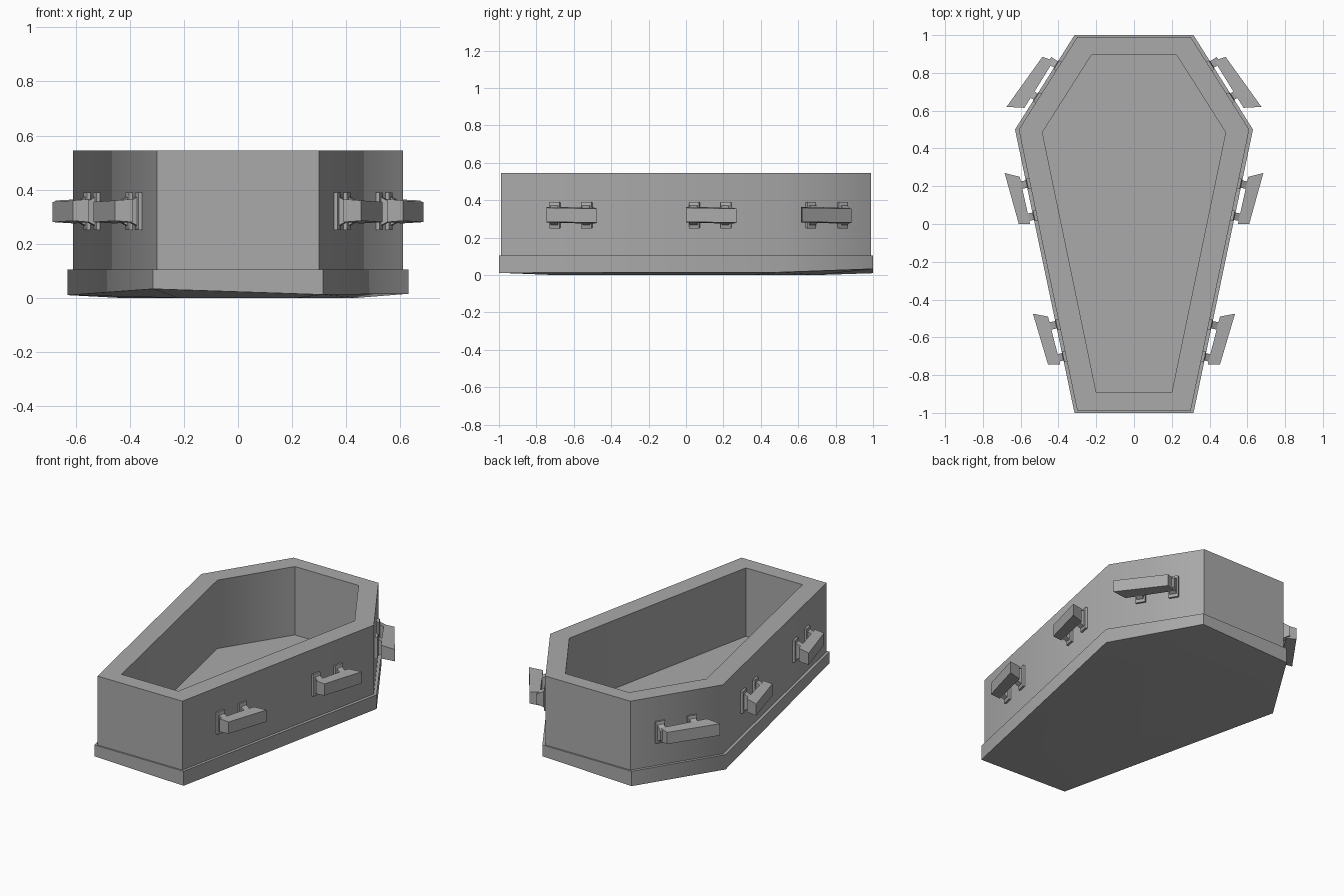
import bpy, bmesh, math
from mathutils import Vector

if "Cube" in bpy.data.objects:
    bpy.data.objects.remove(bpy.data.objects["Cube"])

grey = bpy.data.materials.new("grey")
grey.diffuse_color = (0.4, 0.4, 0.4, 1)
grey.use_nodes = True
grey.node_tree.nodes["Principled BSDF"].inputs["Base Color"].default_value = grey.diffuse_color


def finish(name, bm, smooth=None, mirror=False):
    bmesh.ops.recalc_face_normals(bm, faces=bm.faces)
    me = bpy.data.meshes.new(name)
    bm.to_mesh(me)
    bm.free()
    me.materials.append(grey)
    ob = bpy.data.objects.new(name, me)
    bpy.context.collection.objects.link(ob)
    if mirror:
        ob.modifiers.new("mirror", 'MIRROR')
    if smooth:
        bpy.context.view_layer.objects.active = ob
        ob.select_set(True)
        bpy.ops.object.shade_smooth_by_angle(angle=math.radians(smooth))
        ob.select_set(False)
    return ob


def outline(head, shoulder, foot):
    """Six-sided outline, counter-clockwise from the right foot corner."""
    right = [foot, shoulder, head]
    return right + [(-x, y) for x, y in reversed(right)]


def ring(bm, pts, zs):
    return [bm.verts.new((x, y, z)) for (x, y), z in zip(pts, zs)]


def bridge(bm, a, b):
    for i in range(len(a)):
        j = (i + 1) % len(a)
        bm.faces.new((a[i], a[j], b[j], b[i]))


# Plinth with a slightly uneven, bellied underside
pts = outline((0.315, 1.0), (0.63, 0.5), (0.315, -1.0))
bm = bmesh.new()
low = ring(bm, pts, (0.012, 0.015, 0.033, 0.01, 0.01, 0.033))
top = ring(bm, pts, [0.105] * 6)
bridge(bm, low, top)
bm.faces.new(top)
belly = ring(bm, [(x * 0.7, y * 0.7) for x, y in pts], [0.0] * 6)
bridge(bm, low, belly)
bm.faces.new(belly)
finish("plinth", bm, 50)

# Hollow body: outer wall, rim, inner wall, floor
outer = outline((0.30, 0.99), (0.61, 0.5), (0.30, -0.99))
inner = outline((0.225, 0.895), (0.485, 0.485), (0.20, -0.89))
bm = bmesh.new()
rings = [ring(bm, p, [z] * 6) for p, z in
         ((outer, 0.10), (outer, 0.545), (inner, 0.545), (inner, 0.108))]
for a, b in zip(rings, rings[1:]):
    bridge(bm, a, b)
bm.faces.new(rings[-1])
bm.normal_update()
body = finish("body", bm, 50)


def wall(y):
    """Point and outward normal on the right outer wall."""
    a, b = (outer[0], outer[1]) if y < 0.5 else (outer[1], outer[2])
    a, b = Vector((*a, 0)), Vector((*b, 0))
    d = b - a
    return a + d * ((y - a.y) / d.y), Vector((d.y, -d.x, 0)).normalized()


def bracket(bm, y):
    """Tapered block standing on the wall, with a wider foot plate."""
    p, n = wall(y)
    t = Vector((-n.y, n.x, 0))
    steps = ((-0.005, 0.030, 0.068), (0.014, 0.028, 0.070),
             (0.018, 0.020, 0.052), (0.060, 0.020, 0.030))
    rows = []
    for off, w, h in steps:
        c = p + n * off + Vector((0, 0, 0.32))
        rows.append([bm.verts.new(c + t * (w * s) + Vector((0, 0, h * k)))
                     for s, k in ((-1, -1), (1, -1), (1, 1), (-1, 1))])
    for a, b in zip(rows, rows[1:]):
        bridge(bm, a, b)
    bm.faces.new(rows[0])
    bm.faces.new(rows[-1])


# Three handles per side: plan of each bar, mirrored across x
bars = {
    "foot": [(0.455, -0.745), (0.535, -0.475), (0.455, -0.49), (0.39, -0.745)],
    "middle": [(0.61, 0.0), (0.685, 0.27), (0.605, 0.25), (0.55, 0.0)],
    "shoulder": [(0.675, 0.62), (0.485, 0.885), (0.425, 0.865), (0.58, 0.615)],
}
for name, plan in bars.items():
    bm = bmesh.new()
    lo = ring(bm, plan, (0.285, 0.28, 0.275, 0.28))
    hi = ring(bm, plan, (0.36, 0.355, 0.36, 0.365))
    bridge(bm, lo, hi)
    bm.faces.new(lo)
    bm.faces.new(hi)
    finish(name + "_handle_bar", bm, mirror=True)
    bm = bmesh.new()
    for dy in (0.045, 0.215):
        bracket(bm, plan[0][1] + dy)
    finish(name + "_handle_brackets", bm, mirror=True)
